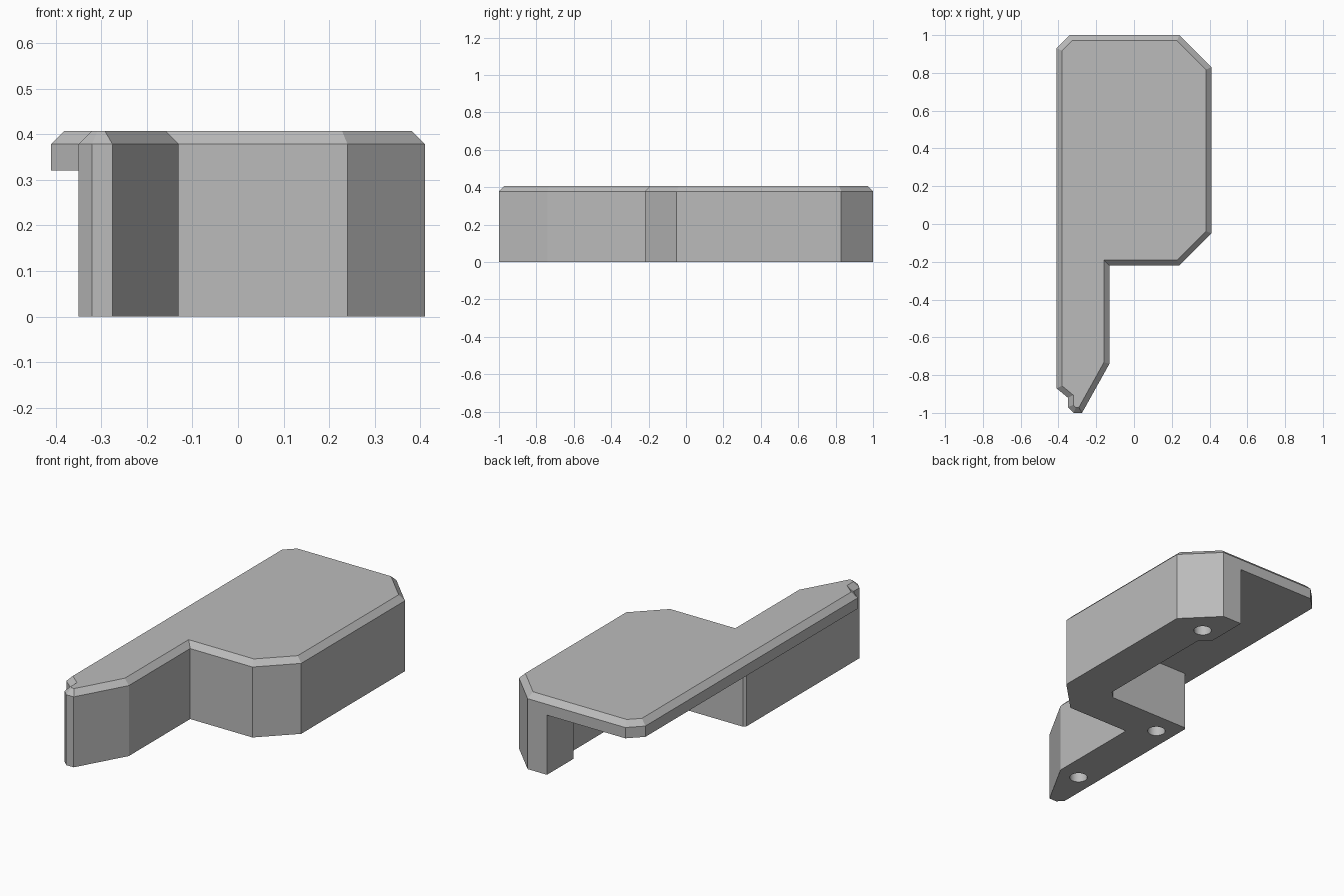
import bpy
import bmesh
import math
from mathutils import Vector

cube = bpy.data.objects.get("Cube")
if cube:
    bpy.data.objects.remove(cube, do_unlink=True)

TOP, SHOULDER, CHAMFER, PLATE_UNDERSIDE = 0.407, 0.378, 0.029, 0.32
HOLE_RADIUS, HOLE_DEPTH = 0.045, 0.2

grey = bpy.data.materials.new("plain grey")
grey.use_nodes = True
colour = (0.5, 0.5, 0.5, 1)
grey.diffuse_color = colour
grey.node_tree.nodes["Principled BSDF"].inputs["Base Color"].default_value = colour


def inset(points, distance):
    """Mitred inward offset of a counter-clockwise outline."""
    result = []
    for i, p in enumerate(points):
        p = Vector(p)
        a = (p - Vector(points[i - 1])).normalized()
        b = (Vector(points[(i + 1) % len(points)]) - p).normalized()
        na, nb = Vector((-a.y, a.x)), Vector((-b.y, b.x))
        result.append(p + (na + nb) * distance / (1 + na.dot(nb)))
    return result


def loft(name, sections):
    """Solid through matching outlines, each given as (points, height)."""
    bm = bmesh.new()
    rings = [[bm.verts.new((p[0], p[1], z)) for p in pts] for pts, z in sections]
    bm.faces.new(rings[0][::-1])
    bm.faces.new(rings[-1])
    for low, high in zip(rings, rings[1:]):
        for i in range(len(low)):
            j = (i + 1) % len(low)
            bm.faces.new((low[i], low[j], high[j], high[i]))
    bmesh.ops.recalc_face_normals(bm, faces=bm.faces)
    mesh = bpy.data.meshes.new(name)
    bm.to_mesh(mesh)
    bm.free()
    obj = bpy.data.objects.new(name, mesh)
    bpy.context.collection.objects.link(obj)
    mesh.materials.append(grey)
    return obj


def cut(target, cutter):
    cutter.hide_render = True
    bpy.context.view_layer.objects.active = target
    mod = target.modifiers.new("cut", "BOOLEAN")
    mod.operation, mod.solver, mod.object = "DIFFERENCE", "EXACT", cutter
    bpy.ops.object.modifier_apply(modifier=mod.name)
    bpy.data.objects.remove(cutter, do_unlink=True)


# Housing with a chamfered top rim
outline = [(-0.41, 0.93), (-0.41, -0.87), (-0.35, -0.92), (-0.35, -0.97),
           (-0.32, -1), (-0.275, -1), (-0.13, -0.74), (-0.13, -0.22),
           (0.24, -0.22), (0.41, -0.05), (0.41, 0.83), (0.24, 1), (-0.34, 1)]
housing = loft("housing", [(outline, 0), (outline, SHOULDER),
                           (inset(outline, CHAMFER), TOP)])

# Open pocket beneath the cover, leaving a side wall and a front block
pocket = [(-0.5, 1.1), (-0.5, -0.92), (-0.35, -0.92), (-0.35, -0.011),
          (-0.339, 0), (0.14, 0), (0.18, 0.04), (0.18, 0.725),
          (0.125, 0.776), (0.125, 1.1)]
cut(housing, loft("pocket_cutter", [(pocket, -0.1), (pocket, PLATE_UNDERSIDE)]))

# Blind screw holes in the underside
for x, y in [(0.23, 0.82), (-0.25, -0.12), (-0.25, -0.74)]:
    ring = [(x + HOLE_RADIUS * math.cos(a * math.tau / 32),
             y + HOLE_RADIUS * math.sin(a * math.tau / 32)) for a in range(32)]
    cut(housing, loft("hole_cutter", [(ring, -0.1), (ring, HOLE_DEPTH)]))

bpy.ops.object.select_all(action="DESELECT")
housing.select_set(True)
bpy.context.view_layer.objects.active = housing
bpy.ops.object.shade_smooth_by_angle(angle=math.radians(20))
